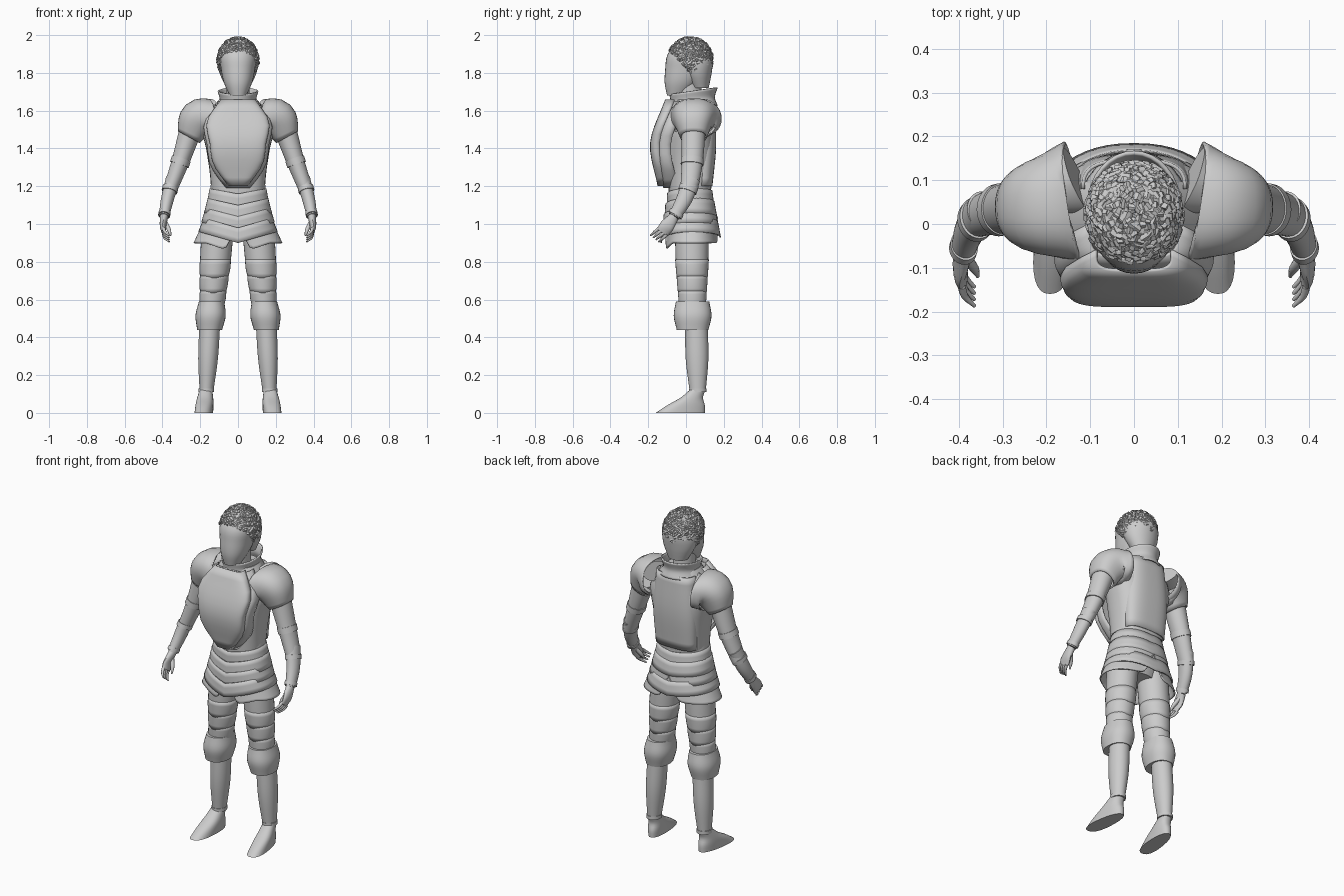
import bpy, bmesh, math, random
from mathutils import Vector

default_cube = bpy.data.objects.get("Cube")
if default_cube:
    bpy.data.objects.remove(default_cube)

grey = (.6, .6, .6, 1)
steel = bpy.data.materials.new("plain grey")
steel.use_nodes = True
steel.diffuse_color = grey
steel.node_tree.nodes["Principled BSDF"].inputs["Base Color"].default_value = grey


def finish(name, bm, thickness=0, mirror=False, smooth=True):
    """Turn the bmesh into a named grey object."""
    bmesh.ops.recalc_face_normals(bm, faces=bm.faces)
    mesh = bpy.data.meshes.new(name)
    bm.to_mesh(mesh)
    bm.free()
    mesh.materials.append(steel)
    part = bpy.data.objects.new(name, mesh)
    bpy.context.collection.objects.link(part)
    if smooth:
        bpy.ops.object.select_all(action='DESELECT')
        part.select_set(True)
        bpy.context.view_layer.objects.active = part
        bpy.ops.object.shade_smooth_by_angle(angle=math.radians(40))
    if thickness:
        shell = part.modifiers.new("Thickness", 'SOLIDIFY')
        shell.thickness = thickness
        shell.offset = -1
    if mirror:
        part.modifiers.new("Mirror", 'MIRROR')


def spline(values, t):
    """Smooth curve through evenly spaced numbers or vectors."""
    padded = [values[0] * 2 - values[1], *values, values[-1] * 2 - values[-2]]
    spans = len(values) - 1
    index = min(int(t * spans), spans - 1)
    f = t * spans - index
    before, start, end, after = padded[index:index + 4]
    leave, arrive = (end - before) / 2, (after - start) / 2
    ease = f * f * (3 - f - f)
    return start * (1 - ease) + end * ease + (leave * (1 - f) - arrive * f) * (f * (1 - f))


def loft(name, path, wide, deep, steps=10, sides=32, square=1, lean=False,
         warp=None, half=False, turn=0, hollow=False, mirror=False):
    """Sweep an oval along a path. half keeps only the front; lean tilts the ovals."""
    points = [Vector(p) for p in path]
    bm = bmesh.new()
    rows = []
    for step in range(steps + 1):
        t = step / steps
        middle = spline(points, t)
        along = Vector((0, 0, -1))
        if lean:
            ahead = spline(points, min(t + .01, 1))
            along = (ahead - spline(points, max(t - .01, 0))).normalized()
        back = Vector((0, 1, 0))
        back = (back - along * along.dot(back)).normalized()
        side = along.cross(back)
        row = []
        for k in range(sides + half):
            angle = turn + (math.pi * (k / sides - .5) if half else math.tau * k / sides)
            sine, cosine = math.sin(angle), math.cos(angle)
            across = math.copysign(abs(sine) ** square, sine) * spline(wide, t)
            forward = math.copysign(abs(cosine) ** square, cosine) * spline(deep, t)
            place = middle + side * across - back * forward
            row.append(bm.verts.new(warp(place) if warp else place))
        rows.append(row)
    for upper, lower in zip(rows, rows[1:]):
        for k in range(sides):
            n = (k + 1) % len(upper)
            bm.faces.new((upper[k], upper[n], lower[n], lower[k]))
    is_shell = half or hollow
    if not is_shell:
        bm.faces.new(rows[0])
        bm.faces.new(rows[-1])
    finish(name, bm, .008 if is_shell else 0, mirror)


def pair(name, path, wide, deep, **options):
    loft(name, path, wide, deep, mirror=True, **options)


def tilt_back(place):
    """Raise the rear of the collar."""
    return place + Vector((0, 0, place.y * .15))


def chevron(dip, reach):
    """Pull a band down to a point at the front, and less at the back."""
    def bend(place):
        fall = max(0, 1 - abs(place.x) / reach)
        strength = dip if place.y < 0 else dip / 2
        return place - Vector((0, 0, fall * strength))
    return bend


def notch(place):
    """Split the skirt in the middle and let its front corners sag."""
    rise = math.exp(-(place.x / .04) ** 2) * (1.04 - place.z)
    sag = max(0, 1 - abs(abs(place.x) - .07) / .1) if place.y < 0 else 0
    return place + Vector((0, 0, rise - sag * (1.02 - place.z) * .3))


def splay(place):
    """Turn the toes outward, widen them and move the foot under the shin."""
    spread = 1 + max(-.2, min(.2, -place.y))
    return Vector((.17 + place.x * spread - (place.y - .06) / 10, place.y, place.z))


# Torso, collar and neck
loft("torso", [(0, .02, 1.15), (0, .03, 1.66)], [.14, .15, .17, .19, .1], [.11, .12, .13, .12, .09], square=.8)
loft("collar", [(0, .03, 1.6), (0, .04, 1.7)], [.12, .09, .1], [.13, .11, .12], warp=tilt_back, hollow=True)
loft("neck", [(0, .02, 1.6), (0, .01, 1.75)], [.06, .06], [.07, .07])

# Breastplate over a wider backing, and the back plate
chest_path = [Vector((0, -.06, 1.66)), Vector((0, -.14, 1.43)), Vector((0, -.1, 1.2))]
chest_widths = [.09, .165, .15, .13, .05]
loft("breastplate", chest_path, chest_widths, [.05, .05], square=.5, half=True)
loft("breastplate_backing", [p + Vector((0, .06, -.01)) for p in chest_path],
     [w + .015 for w in chest_widths], [.08, .08], square=.5, half=True)
loft("back_plate", [(0, .08, 1.64), (0, .08, 1.2)], [.12, .14, .13], [.07, .08, .06],
     square=.7, half=True, turn=math.pi)

# Overlapping waist bands, each lower one wider
for number, label in enumerate(("first", "second", "third", "fourth", "fifth")):
    top = 1.24 - number * .05
    inner = .14 + number * .01
    outer = .15 + number * .015
    loft(label + "_waist_band", [(0, .02, top), (0, .025, top - .08)],
         [inner, outer], [inner - .03, outer - .05 + .01 * (number < 3)],
         steps=3, sides=48, square=.9, hollow=True, warp=chevron(.02 + number * .01, outer))

# Flared skirt over the hips
loft("skirt", [(0, .03, 1.02), (0, .03, .9)], [.18, .235], [.12, .14],
     sides=80, square=.9, hollow=True, warp=notch)
loft("hips", [(0, .02, .94), (0, .02, 1.16)], [.12, .17, .14], [.08, .1, .1])

# Legs: thigh, overlapping plates, knee guard, shin and foot
thigh_top, thigh_end = Vector((.105, .03, 1)), Vector((.138, .034, .56))
pair("thigh", [thigh_top, thigh_end], [.085, .08, .06], [.09, .085, .07])
for number, label in enumerate(("upper", "middle", "lower")):
    start = .43 + number * .18
    width = .082 - number * .006
    pair(label + "_thigh_plate", [thigh_top.lerp(thigh_end, start), thigh_top.lerp(thigh_end, start + .22)],
         [width, width, width - .008], [width + .007, width + .004, width], steps=4, hollow=True)
pair("knee_guard", [(.14, .035, .59), (.15, .035, .44)], [.067, .08, .066], [.088, .1, .084], square=.9)
pair("shin", [(.15, .055, .46), (.167, .062, .11)], [.055, .052, .036], [.06, .06, .042])
pair("ankle_cuff", [(.167, .062, .13), (.167, .062, .11)], [.041, .041], [.047, .047], steps=1)
pair("foot", [(0, -.03, 0), (0, .06, .12)], [.045, .045, .036], [.13, .1, .06, .042], square=.85, warp=splay)

# Arms: shoulder guard with its rear ridge, sleeve, forearm and bands
pair("shoulder_guard", [(.14, .05, 1.56), (.21, .04, 1.55), (.26, .04, 1.46)],
     [.1, .105, .066], [.14, .11, .07], lean=True, square=.85, hollow=True)
pair("shoulder_ridge", [(.13, .1, 1.61), (.2, .07, 1.59)], [.055, .04], [.08, .05], lean=True, square=1.2)
upper_arm = [(.25, .04, 1.5), (.305, .033, 1.33), (.36, .016, 1.18)]
forearm = [(.345, .03, 1.24), (.374, -.01, 1.13), (.392, -.062, 1.04)]
pair("upper_arm", upper_arm, [.06, .047, .037], [.064, .056, .046], lean=True)
pair("forearm", forearm, [.037, .034, .027], [.047, .042, .032], lean=True)
for label, course, start, width in (("sleeve", upper_arm, .45, .052),
                                    ("elbow", forearm, .2, .042), ("wrist", forearm, .87, .032)):
    curve = [Vector(p) for p in course]
    pair(label + "_band", [spline(curve, start), spline(curve, start + .1)],
         [width, width], [width + .008, width + .008], lean=True, steps=1)

# Hands with gently curled fingers and a thumb
pair("palm", [(.391, -.062, 1.04), (.397, -.1, .99), (.392, -.125, .955)],
     [.022, .017, .012], [.026, .038, .034], lean=True, sides=16)
for number, label in enumerate(("index", "middle", "ring", "little")):
    knuckle = Vector((.394, -.144, .977)) + number * Vector((0, .0145, -.011))
    tip = knuckle + Vector((-.03, -.044, -.038))
    bend = knuckle.lerp(tip, .5) + Vector((.007, 0, 0))
    pair(label + "_finger", [knuckle, bend, tip], [.009, .008, .004], [.009, .008, .004], lean=True, sides=10)
pair("thumb", [(.386, -.075, 1.01), (.366, -.1, .97), (.357, -.12, .938)],
     [.012, .011, .004], [.012, .011, .004], lean=True, sides=10)

# Faceless head and the scalp under the curls
loft("head", [(0, -.05, 1.68), (0, 0, 1.82), (0, .02, 1.975)],
     [.045, .075, .09, .095, .05], [.05, .09, .11, .11, .06], steps=16, square=.92)
loft("scalp", [(0, .075, 1.72), (0, .02, 1.98)], [.06, .1, .1, .03], [.045, .08, .1, .035])

# Curly hair: short arched strips spread evenly over the scalp
random.seed(4)
bm = bmesh.new()
total = 1100
golden_angle = math.pi * (3 - math.sqrt(5))
for number in range(total):
    height = 1 - (number + number + 1) / total
    radius = math.sqrt(1 - height * height)
    angle = number * golden_angle
    outward = Vector((radius * math.cos(angle), radius * math.sin(angle), height))
    root = Vector((0, .022, 1.868)) + outward * Vector((.106, .117, .117))
    below_hairline = root.z < 1.83 - root.y * 1.1
    if below_hairline:
        continue
    fall = Vector((random.uniform(-.8, .8), random.uniform(-.8, .8), -1))
    along = (fall - outward * outward.dot(fall)).normalized()
    across = along.cross(outward) * random.uniform(.007, .011)
    lift = random.uniform(.006, .015)
    length = random.uniform(.018, .034)
    previous = None
    for step in range(5):
        t = step / 4
        arch = outward * (lift * math.sin(math.pi * t) - .004)
        middle = root + along * length * (t - .4) + arch
        edge = across * (1 - t / 2)
        current = [bm.verts.new(middle + edge), bm.verts.new(middle - edge)]
        if previous:
            bm.faces.new((*previous, *reversed(current)))
        previous = current
finish("curly_hair", bm, thickness=.004, smooth=False)
